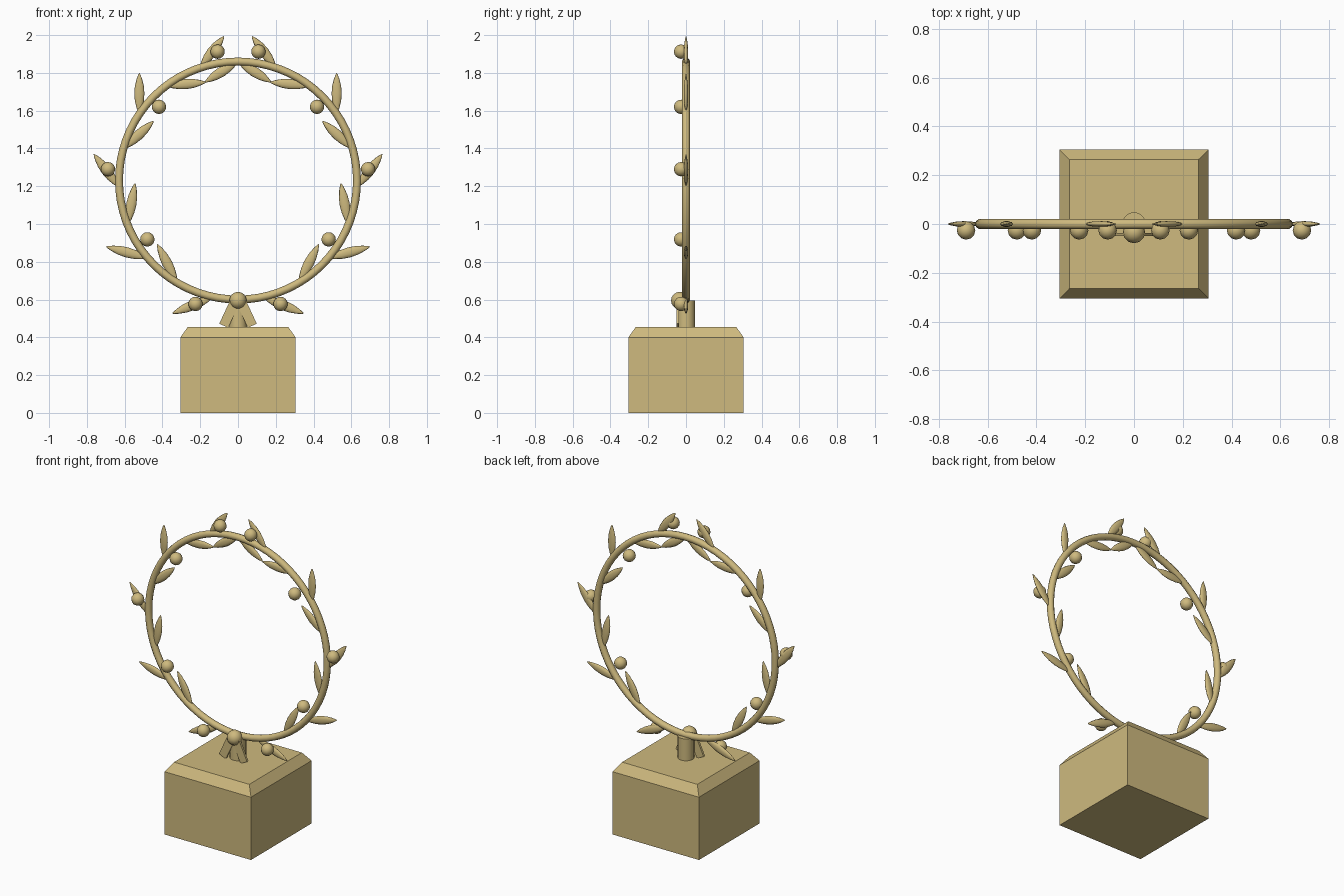
import bpy, bmesh, math
from mathutils import Vector, Matrix

if "Cube" in bpy.data.objects:
    bpy.data.objects.remove(bpy.data.objects["Cube"])

gold = bpy.data.materials.new("pale gold")
gold.diffuse_color = (0.62, 0.49, 0.21, 1)
gold.use_nodes = True
gold.node_tree.nodes["Principled BSDF"].inputs["Base Color"].default_value = gold.diffuse_color
CZ, R = 1.23, 0.63          # wreath centre height and radius


def finish(name, bm, smooth=True):
    bmesh.ops.recalc_face_normals(bm, faces=bm.faces)
    me = bpy.data.meshes.new(name)
    bm.to_mesh(me)
    bm.free()
    me.materials.append(gold)
    for p in me.polygons:
        p.use_smooth = smooth
    ob = bpy.data.objects.new(name, me)
    bpy.context.collection.objects.link(ob)
    return ob


def ring_point(deg, radius, side):
    a = math.radians(deg)   # measured from the bottom, up each side
    return Vector((side * radius * math.sin(a), 0, CZ - radius * math.cos(a)))


def ball(name, pos, r):
    bm = bmesh.new()
    bmesh.ops.create_uvsphere(bm, u_segments=12, v_segments=8, radius=r,
                              matrix=Matrix.Translation(pos))
    finish(name, bm)


def leaf(name, base, direction, length):
    # flattened spindle from base to tip
    bm = bmesh.new()
    side = direction.cross(Vector((0, 1, 0)))
    n, m, rings = 8, 10, []
    for i in range(1, n):
        t = (1 - math.cos(math.pi * i / n)) / 2
        w = math.sin(math.pi * t) ** 0.75
        c = base + direction * length * t
        rings.append([bm.verts.new(c + side * 0.027 * w * math.cos(2 * math.pi * k / m)
                      + Vector((0, 0.012 * w * math.sin(2 * math.pi * k / m), 0)))
                      for k in range(m)])
    a, b = bm.verts.new(base), bm.verts.new(base + direction * length)
    for k in range(m):
        j = (k + 1) % m
        bm.faces.new((a, rings[0][k], rings[0][j]))
        bm.faces.new((b, rings[-1][j], rings[-1][k]))
        for r0, r1 in zip(rings, rings[1:]):
            bm.faces.new((r0[k], r1[k], r1[j], r0[j]))
    finish(name, bm)


# Plinth with chamfered top
bm = bmesh.new()
loops = [[bm.verts.new((sx * h, sy * h, z)) for sx, sy in ((-1, -1), (1, -1), (1, 1), (-1, 1))]
         for h, z in ((0.305, 0), (0.305, 0.4), (0.265, 0.456))]
bm.faces.new(loops[0])
bm.faces.new(loops[-1])
for l0, l1 in zip(loops, loops[1:]):
    for k in range(4):
        bm.faces.new((l0[k], l0[(k + 1) % 4], l1[(k + 1) % 4], l1[k]))
finish("plinth", bm, False)

# Short post
bm = bmesh.new()
bmesh.ops.create_cone(bm, cap_ends=True, segments=20, radius1=0.048, radius2=0.048, depth=0.145,
                      matrix=Matrix.Translation((0, 0, 0.5225)))
post = finish("post", bm, False)
for p in post.data.polygons:
    p.use_smooth = abs(p.normal.z) < 0.5
    
# Wreath stem
bpy.ops.mesh.primitive_torus_add(major_segments=72, minor_segments=10, major_radius=R,
                                 minor_radius=0.021, location=(0, 0, CZ),
                                 rotation=(math.pi / 2, 0, 0))
stem = bpy.context.object
stem.name = "wreath_stem"
stem.data.materials.append(gold)
bpy.ops.object.shade_smooth()

for side, label in ((1, "right"), (-1, "left")):
    # Leaves alternate outside and inside of the stem
    for i in range(10):
        deg = 12 + i * 168 / 9
        turn = -34 if i % 2 == 0 else 32
        a = math.radians(deg + turn)
        leaf(f"leaf_{label}_{i}", ring_point(deg, R, side),
             Vector((side * math.cos(a), 0, math.sin(a))), 0.235 - 0.003 * i)
    # Berries on the front
    for i in range(5):
        pos = ring_point(19 + 38 * i, 0.572 if i % 2 else 0.691, side)
        ball(f"berry_{label}_{i}", pos + Vector((0, -0.026, 0)), 0.038)
    # Ribbon tail
    bm = bmesh.new()
    bmesh.ops.create_cube(bm, size=1, matrix=Matrix.Translation((side * 0.046, -0.043, 0.525))
                          @ Matrix.Rotation(-side * math.radians(25), 4, 'Y')
                          @ Matrix.Diagonal((0.052, 0.014, 0.14, 1)))
    finish(f"ribbon_tail_{label}", bm, False)

# Knot
ball("ribbon_knot", Vector((0, -0.033, 0.595)), 0.046)
